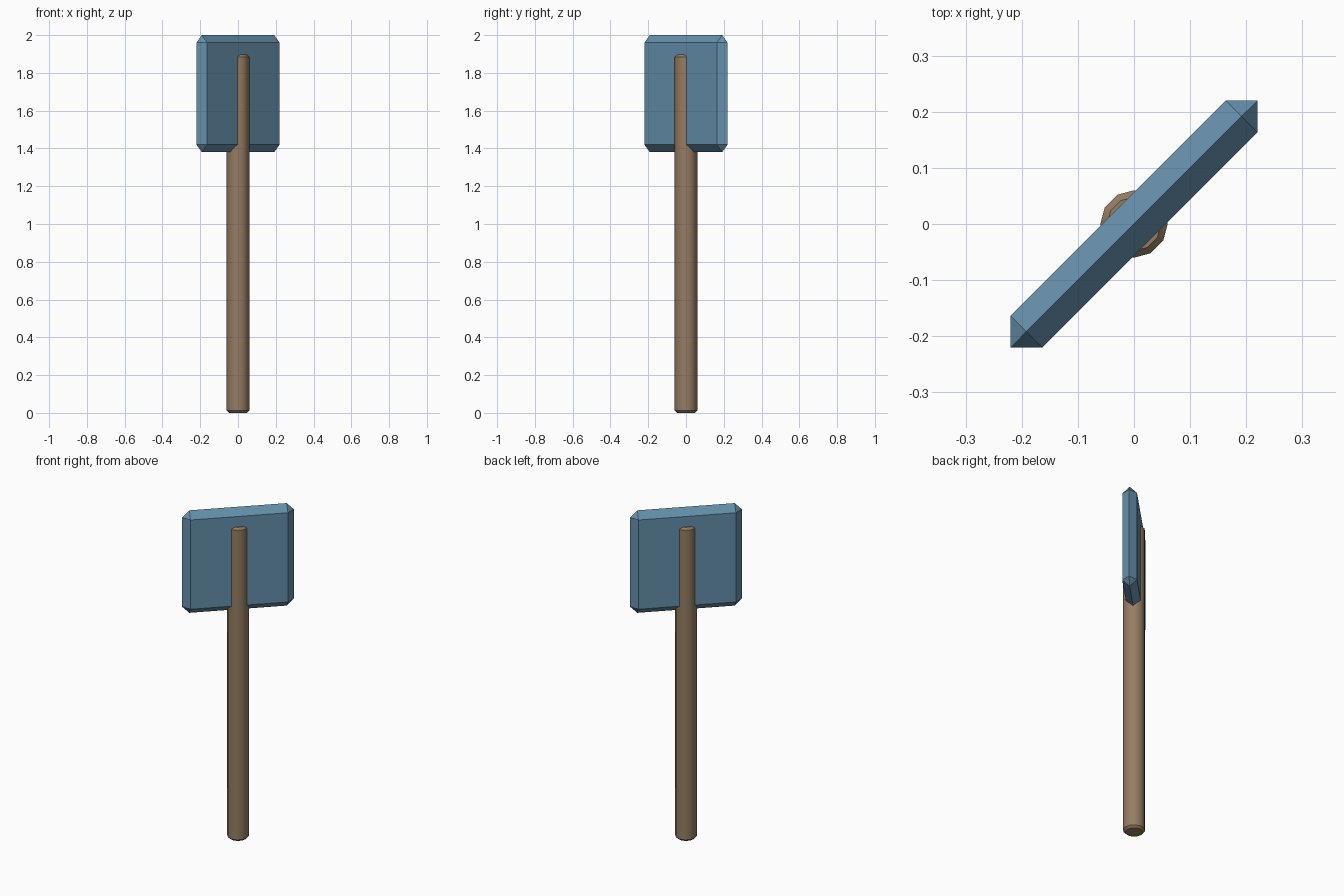
import bpy, bmesh, math

cube = bpy.data.objects.get("Cube")
if cube:
    bpy.data.objects.remove(cube, do_unlink=True)


def material(name, rgb):
    m = bpy.data.materials.new(name)
    m.use_nodes = True
    m.diffuse_color = (*rgb, 1)
    m.node_tree.nodes["Principled BSDF"].inputs["Base Color"].default_value = (*rgb, 1)
    return m


def add_object(name, bm, mat):
    bmesh.ops.recalc_face_normals(bm, faces=bm.faces[:])
    mesh = bpy.data.meshes.new(name)
    bm.to_mesh(mesh)
    bm.free()
    mesh.materials.append(mat)
    obj = bpy.data.objects.new(name, mesh)
    bpy.context.collection.objects.link(obj)
    return obj


wood = material("brown wood", (0.30, 0.205, 0.122))
steel = material("blue metal", (0.13, 0.28, 0.41))

# Handle: twelve-sided rod with chamfered ends
SIDES = 12
bm = bmesh.new()
rings = []
for radius, z in [(0.048, 0), (0.06, 0.012), (0.06, 1.885), (0.048, 1.897)]:
    rings.append([bm.verts.new((radius * math.cos(math.tau * i / SIDES),
                                radius * math.sin(math.tau * i / SIDES), z))
                  for i in range(SIDES)])
for low, high in zip(rings, rings[1:]):
    for i in range(SIDES):
        j = (i + 1) % SIDES
        bm.faces.new((low[i], low[j], high[j], high[i]))
bm.faces.new(rings[0])
bm.faces.new(rings[-1])
handle = add_object("handle", bm, wood)
bpy.ops.object.select_all(action="DESELECT")
handle.select_set(True)
bpy.context.view_layer.objects.active = handle
bpy.ops.object.shade_smooth_by_angle(angle=math.radians(35))

# Blade: flat slab whose four rims come to a ridge, set diagonally on the handle
THICK, FACE, RIM = 0.04, 0.271, 0.311
FACE_Z, RIM_Z, MID_Z = 0.27, 0.31, 1.69
bm = bmesh.new()
for u in (-1, 1):
    for w in (-1, 1):
        for v in (-THICK, THICK):
            bm.verts.new((u * FACE, v, w * FACE_Z))
        bm.verts.new((u * RIM, 0, w * FACE_Z))
        bm.verts.new((u * FACE, 0, w * RIM_Z))
hull = bmesh.ops.convex_hull(bm, input=bm.verts[:])
bmesh.ops.dissolve_limit(bm, angle_limit=0.02, verts=bm.verts[:], edges=bm.edges[:])
blade = add_object("blade", bm, steel)
blade.location.z = MID_Z
blade.rotation_euler.z = math.radians(45)
